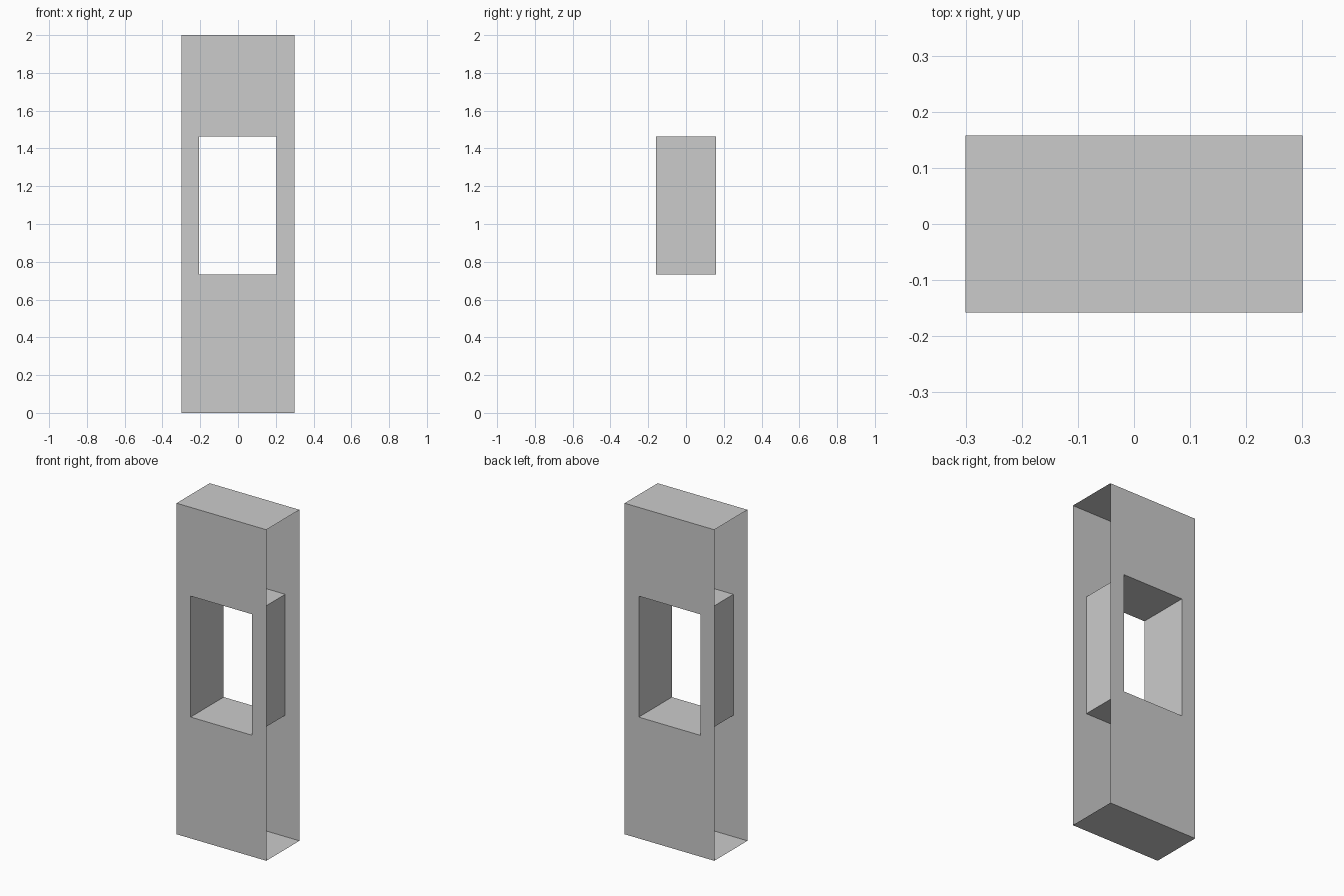
import bpy

if "Cube" in bpy.data.objects:
    bpy.data.objects.remove(bpy.data.objects["Cube"])

W, D, H = 0.30, 0.158, 2.0                 # half width, half depth, height
X0, X1, Z0, Z1 = -0.206, 0.205, 0.733, 1.464   # window opening


def rect(x0, x1, z0, z1, y):
    return [(x0, y, z0), (x1, y, z0), (x1, y, z1), (x0, y, z1)]


def add_mesh(name, verts, faces):
    mesh = bpy.data.meshes.new(name)
    mesh.from_pydata(verts, [], faces)
    obj = bpy.data.objects.new(name, mesh)
    bpy.context.collection.objects.link(obj)
    return obj


# Front and back panels, each a flat frame around the window
for name, y in (("front_panel", -D), ("back_panel", D)):
    verts = rect(-W, W, 0, H, y) + rect(X0, X1, Z0, Z1, y)
    faces = [(i, (i + 1) % 4, (i + 1) % 4 + 4, i + 4) for i in range(4)]
    if y > 0:
        faces = [f[::-1] for f in faces]
    add_mesh(name, verts, faces)

# Window lining, running from front to back
add_mesh("window_lining",
         rect(X0, X1, Z0, Z1, -D) + rect(X0, X1, Z0, Z1, D),
         [(i, (i + 1) % 4, (i + 1) % 4 + 4, i + 4) for i in range(4)])

# Top and bottom caps; the two narrow sides stay open
for name, z in (("top_cap", H), ("bottom_cap", 0)):
    face = (0, 1, 2, 3) if z else (3, 2, 1, 0)
    add_mesh(name, [(-W, -D, z), (W, -D, z), (W, D, z), (-W, D, z)], [face])
